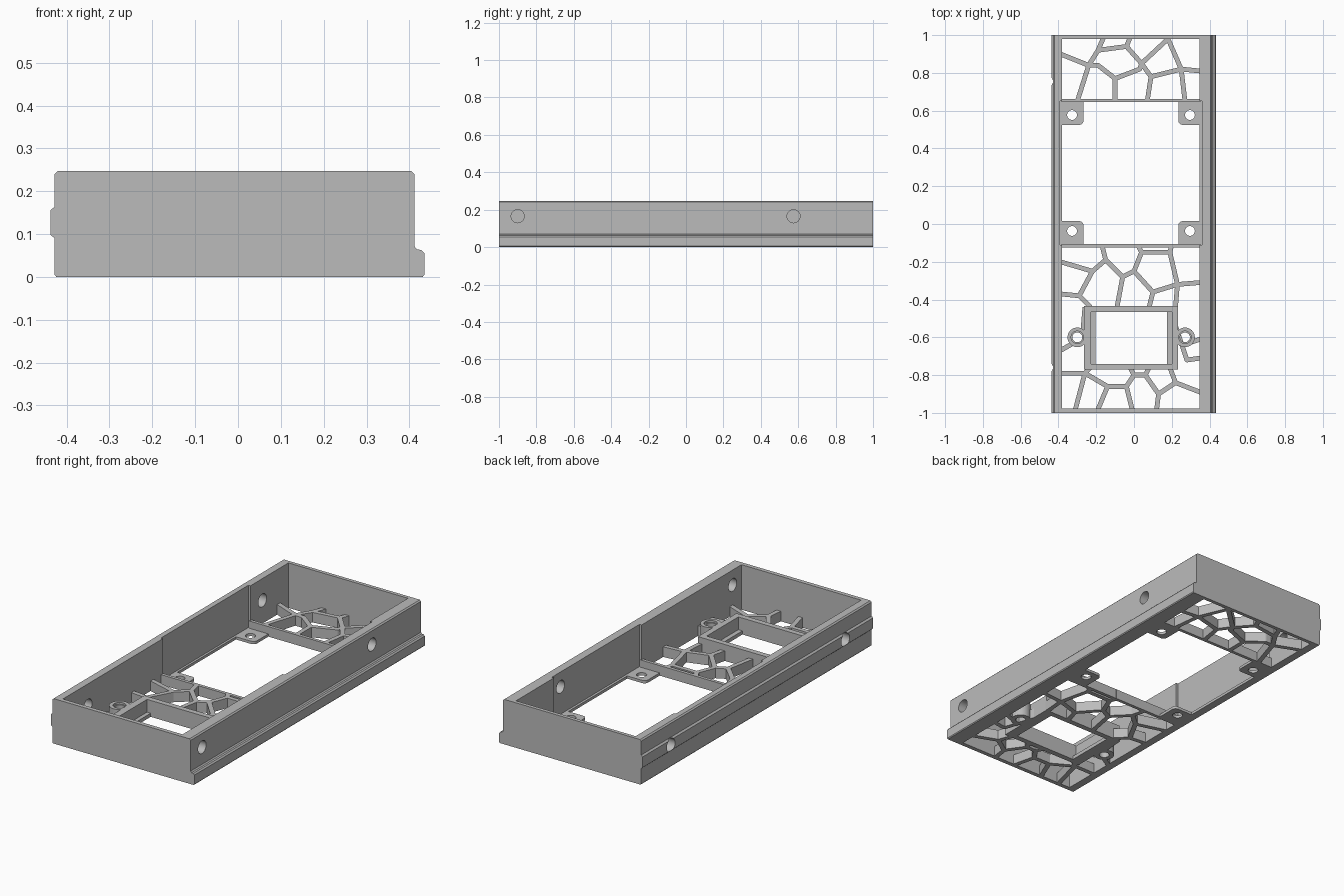
import bpy, bmesh, math
from mathutils import Vector

old = bpy.data.objects.get("Cube")
if old:
    bpy.data.objects.remove(old, do_unlink=True)

# One plain grey plastic
grey = bpy.data.materials.new("grey plastic")
grey.use_nodes = True
colour = (0.5, 0.5, 0.5, 1)
grey.diffuse_color = colour
grey.node_tree.nodes["Principled BSDF"].inputs["Base Color"].default_value = colour


def make(name, bm):
    bmesh.ops.recalc_face_normals(bm, faces=bm.faces)
    mesh = bpy.data.meshes.new(name)
    bm.to_mesh(mesh)
    bm.free()
    mesh.materials.append(grey)
    ob = bpy.data.objects.new(name, mesh)
    bpy.context.collection.objects.link(ob)
    return ob


def add_prism(bm, points, lo, hi, place):
    """Extrude a flat outline from lo to hi; place maps (u, v, depth) to 3D."""
    ends = [[bm.verts.new(place(u, v, d)) for u, v in points] for d in (lo, hi)]
    bm.faces.new(ends[0])
    bm.faces.new(ends[1])
    n = len(points)
    for i in range(n):
        j = (i + 1) % n
        bm.faces.new((ends[0][i], ends[0][j], ends[1][j], ends[1][i]))


def along_z(u, v, d):
    return (u, v, d)


def along_y(u, v, d):
    return (u, d, v)


def along_x(u, v, d):
    return (d, u, v)


def prism(name, points, lo, hi, place=along_z):
    bm = bmesh.new()
    add_prism(bm, points, lo, hi, place)
    return make(name, bm)


def rect(x0, x1, y0, y1):
    return [(x0, y0), (x1, y0), (x1, y1), (x0, y1)]


def circle(u, v, r, n=32):
    return [(u + r * math.cos(math.tau * i / n), v + r * math.sin(math.tau * i / n))
            for i in range(n)]


def boolean(ob, tool, operation="DIFFERENCE"):
    mod = ob.modifiers.new("cut", "BOOLEAN")
    mod.operation, mod.object, mod.solver = operation, tool, "EXACT"
    bpy.context.view_layer.objects.active = ob
    bpy.ops.object.modifier_apply(modifier=mod.name)
    bpy.data.objects.remove(tool, do_unlink=True)


def finish(ob):
    bpy.ops.object.select_all(action="DESELECT")
    ob.select_set(True)
    bpy.context.view_layer.objects.active = ob
    bpy.ops.object.shade_smooth_by_angle(angle=math.radians(25))


# Main dimensions
LEFT, RIGHT, FRONT, BACK = -0.38, 0.347, -0.977, 0.98
POCKET = (-0.392, 0.36, -0.11, 0.65)
FLOOR = 0.055

# Housing: cross-section with side rail and foot ledge, extruded front to back
section = [(-0.424, 0), (0.431, 0), (0.435, 0.005), (0.435, 0.055), (0.428, 0.063),
           (0.418, 0.064), (0.412, 0.071), (0.412, 0.24), (0.405, 0.247),
           (-0.421, 0.247), (-0.428, 0.24), (-0.428, 0.164), (-0.437, 0.156),
           (-0.437, 0.098), (-0.428, 0.09), (-0.428, 0.005)]
housing = prism("housing", section, -1, 1, along_y)
boolean(housing, prism("cavity", rect(LEFT, RIGHT, FRONT, BACK), -0.1, 0.4))
boolean(housing, prism("pocket", rect(*POCKET), 0.015, 0.4))

# Round screw holes through the two long walls
for y in (-0.9, 0.575):
    boolean(housing, prism("hole", circle(y, 0.165, 0.035), 0.3, 0.5, along_x))
for y in (-0.76, 0.755):
    boolean(housing, prism("hole", circle(y, 0.127, 0.036), -0.5, -0.3, along_x))
finish(housing)

# Cross bars at both ends of the pocket
for name, y in (("back_cross_bar", 0.654), ("front_cross_bar", -0.116)):
    prism(name, rect(LEFT - 0.005, RIGHT + 0.005, y - 0.009, y + 0.009), 0, FLOOR)

# Four thin mounting tabs with one rounded corner and a screw hole
x0, x1, y0, y1 = POCKET
for x, sx in ((x0, 1), (x1, -1)):
    for y, sy in ((y0, 1), (y1, -1)):
        side = "left" if sx < 0 else "right"
        end = "front" if sy > 0 else "back"
        size, r = 0.125, 0.022
        arc = [(size - r + r * math.cos(a), size - r + r * math.sin(a))
               for a in (math.pi / 2 * i / 6 for i in range(7))]
        outline = [(0, 0), (size, 0)] + arc + [(0, size)]
        tab = prism(f"{end}_{side}_tab", [(x + sx * u, y + sy * v) for u, v in outline], 0, 0.015)
        boolean(tab, prism("hole", circle(x + sx * 0.064, y + sy * 0.073, 0.026), -0.1, 0.1))
        finish(tab)

# Raised frame with a stepped window and two screw ears
frame = prism("module_frame", rect(-0.265, 0.232, -0.77, -0.435), 0, 0.09)
ears = (-0.3, 0.27)
for x in ears:
    boolean(frame, prism("ear", circle(x, -0.6, 0.052), 0, 0.09), "UNION")
boolean(frame, prism("window", rect(-0.205, 0.175, -0.74, -0.465), -0.1, 0.2))
boolean(frame, prism("window_step", rect(-0.227, 0.2, -0.74, -0.465), 0.02, 0.2))
for x in ears:
    boolean(frame, prism("ear_hole", circle(x, -0.6, 0.026), -0.1, 0.2))
    boolean(frame, prism("ear_bore", circle(x, -0.6, 0.033), 0.08, 0.2))
finish(frame)

# Irregular cell lattice: each path is a run of struts, in hundredths
back_paths = [
    [(-39, 90), (-24, 84), (-19, 92), (-16, 99)],
    [(-19, 92), (-4, 94), (-2, 99)],
    [(-4, 94), (4, 85), (18, 98)],
    [(-30, 65), (-24, 84), (-19, 84), (-10, 77), (-10, 65)],
    [(-10, 77), (3, 82), (4, 85), (9, 78), (7, 65)],
    [(9, 78), (25, 82), (35, 81)],
    [(18, 98), (25, 82), (27, 65)]]
middle_paths = [
    [(-17, -11), (-15, -19), (-22, -25), (-39, -20)],
    [(-22, -25), (-29, -38), (-39, -37)],
    [(-29, -38), (-23, -44)],
    [(-15, -19), (-6, -28), (-9, -44)],
    [(-6, -28), (0, -25), (4, -15), (2, -11)],
    [(4, -15), (19, -15), (20, -11)],
    [(19, -15), (23, -32), (35, -31)],
    [(0, -25), (10, -36), (23, -32), (22, -44)],
    [(10, -36), (8, -44)]]
front_paths = [
    [(-39, -79), (-26, -79), (-23, -76)],
    [(-31, -98), (-26, -79), (-14, -86), (-19, -98)],
    [(-14, -86), (-4, -86), (0, -80), (-2, -76)],
    [(-4, -86), (-1, -98)],
    [(0, -80), (6, -80), (8, -76)],
    [(6, -80), (13, -90), (22, -84), (35, -89)],
    [(13, -90), (12, -98)],
    [(22, -84), (19, -76)],
    [(-26, -44), (-27, -56)],
    [(22, -54), (28, -72), (35, -71)],
    [(29, -63), (35, -61)],
    [(-39, -67), (-32, -63)]]


def lattice(name, paths, width=0.025):
    bm = bmesh.new()
    for path in paths:
        points = [Vector(p) / 100 for p in path]
        for a, b in zip(points, points[1:]):
            along = (b - a).normalized()
            across = Vector((-along.y, along.x)) * width / 2
            corners = (a - across, b - across, b + across, a + across)
            add_prism(bm, corners, 0, FLOOR, along_z)
        # Joints fill the corners between struts
        for p in points[1:-1]:
            add_prism(bm, circle(p.x, p.y, width / 2, 12), 0, FLOOR, along_z)
    return make(name, bm)


lattice("back_lattice", back_paths)
lattice("middle_lattice", middle_paths)
lattice("front_lattice", front_paths)
